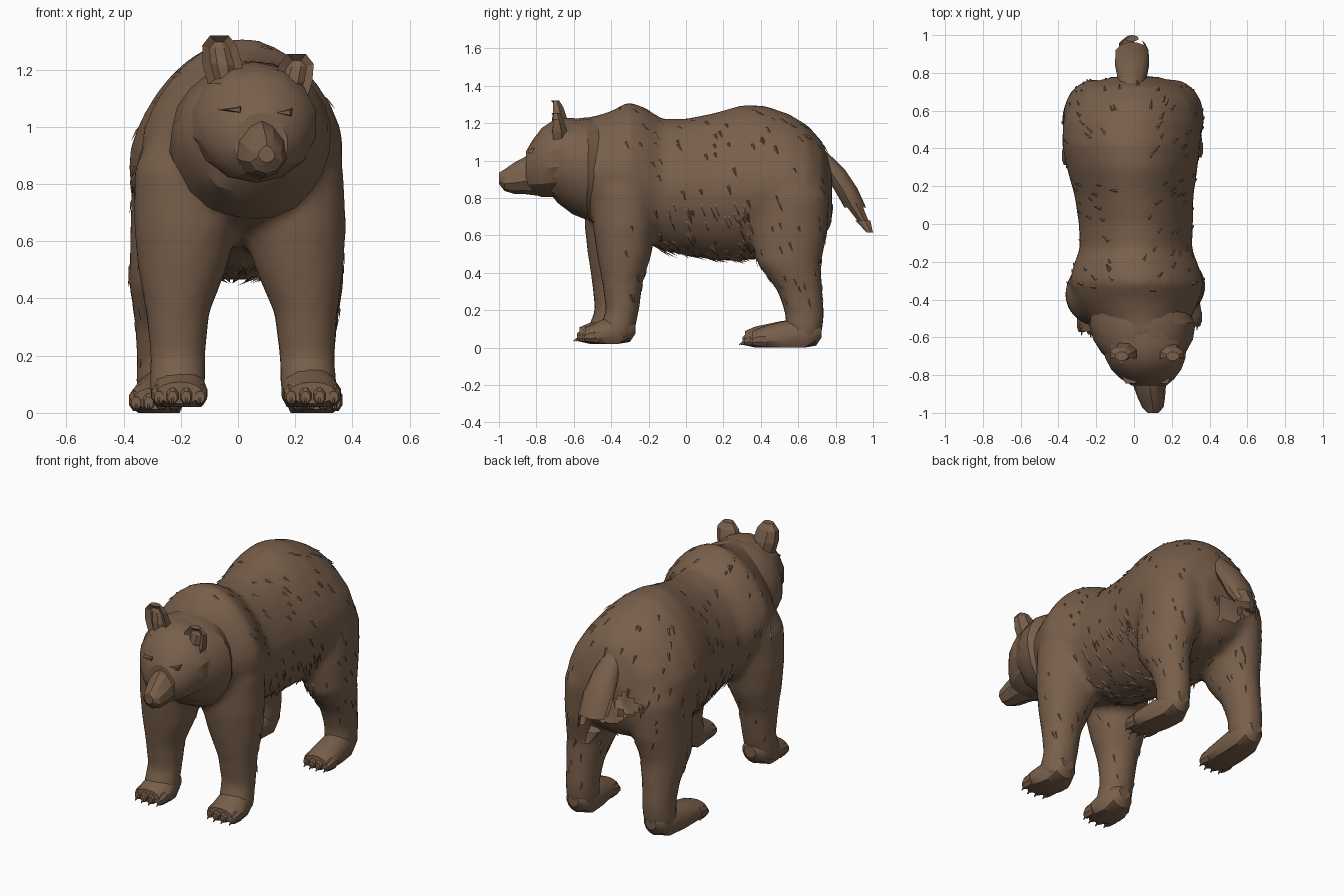
import bpy, bmesh, math, random
from mathutils import Vector
from mathutils.bvhtree import BVHTree

if "Cube" in bpy.data.objects:
    bpy.data.objects.remove(bpy.data.objects["Cube"])

random.seed(4)
brown = bpy.data.materials.new("brown fur")
brown.diffuse_color = (0.19, 0.115, 0.07, 1)
brown.use_nodes = True
brown.node_tree.nodes["Principled BSDF"].inputs["Base Color"].default_value = brown.diffuse_color


def loft(bm, rings, axis="y", n=16, floor=None, taper=0.0, jitter=0.0):
    """Skin elliptical rings (position on axis, x, other, x radius, other radius)."""
    loops = []
    for a, cx, co, rx, ro in rings:
        loop = []
        for i in range(n):
            t = 2 * math.pi * (i + 0.5) / n
            s = math.sin(t)
            j = 1 + random.uniform(-jitter, jitter)
            x = cx + rx * j * math.cos(t) * (1 - taper * max(0, s))
            o = co + ro * j * s
            p = a + random.uniform(-jitter, jitter) * .4
            co3 = (x, p, o) if axis == "y" else (x, o, p)
            if floor is not None:
                co3 = (co3[0], co3[1], max(floor, co3[2]))
            loop.append(bm.verts.new(co3))
        loops.append(loop)
    faces = [bm.faces.new(loops[0]), bm.faces.new(loops[-1])]
    for p, q in zip(loops, loops[1:]):
        for i in range(n):
            j = (i + 1) % n
            faces.append(bm.faces.new((p[i], p[j], q[j], q[i])))
    bmesh.ops.recalc_face_normals(bm, faces=faces)
    return faces


def finish(bm, name, angle=None):
    mesh = bpy.data.meshes.new(name)
    bm.to_mesh(mesh)
    bm.free()
    mesh.materials.append(brown)
    ob = bpy.data.objects.new(name, mesh)
    bpy.context.collection.objects.link(ob)
    if angle:
        bpy.ops.object.select_all(action="DESELECT")
        bpy.context.view_layer.objects.active = ob
        ob.select_set(True)
        bpy.ops.object.shade_smooth_by_angle(angle=math.radians(angle))
    return ob


# torso and neck, with shoulder hump and rounded rump
bm = bmesh.new()
loft(bm, [(-.66, .055, .99, .18, .19), (-.60, .05, .98, .23, .245),
          (-.50, .035, .95, .27, .285), (-.40, .02, .95, .33, .315),
          (-.31, .015, .95, .36, .365), (-.22, .01, .925, .335, .36),
          (-.13, .01, .87, .30, .355), (0, .01, .86, .305, .365),
          (.15, 0, .86, .318, .395), (.30, -.01, .88, .35, .418),
          (.42, -.015, .89, .37, .405), (.55, -.01, .88, .368, .37),
          (.65, 0, .86, .34, .33), (.73, 0, .84, .27, .26),
          (.78, 0, .81, .13, .15)], n=28, taper=.2)

# legs, shifted progressively towards the ground for the stance
front = [(.05, .25, -.38, .10, .10), (.2, .242, -.34, .098, .09),
         (.35, .237, -.34, .112, .11), (.5, .215, -.33, .155, .148),
         (.65, .197, -.33, .182, .17), (.85, .19, -.33, .18, .175), (1.0, .18, -.32, .12, .13)]
rear = [(.04, .25, .63, .075, .075), (.09, .25, .63, .09, .1), (.18, .248, .635, .09, .105),
        (.3, .247, .61, .1, .12), (.45, .24, .55, .13, .172),
        (.6, .22, .553, .15, .203), (.8, .2, .565, .17, .203), (1.0, .17, .55, .14, .17)]
for rings, side, dx, dy in ((front, 1, 0, 0), (front, -1, .04, -.065),
                            (rear, 1, 0, 0), (rear, -1, -.02, 0)):
    loft(bm, [(z, side * x + dx * (1 - z), y + dy * (1 - z * .5), rx, ry)
              for z, x, y, rx, ry in rings], "z", n=20)
coat = finish(bm, "body_and_legs")

# blend torso and legs into one skin
rm = coat.modifiers.new("blend", "REMESH")
rm.mode = "VOXEL"
rm.voxel_size = .025
sm = coat.modifiers.new("soften", "SMOOTH")
sm.factor = .5
sm.iterations = 4
dg = bpy.context.evaluated_depsgraph_get()
skin = bpy.data.meshes.new_from_object(coat.evaluated_get(dg))
coat.modifiers.clear()
coat.data = skin
skin.materials.clear()
skin.materials.append(brown)
skin.shade_smooth()


# fur tufts: small ridged blades lying back and down along the skin
def tuft(bm, p, normal, length, width, lift):
    flow = Vector((random.uniform(-.2, .2), .35, -1))
    flow = flow - normal * flow.dot(normal)
    if flow.length < .1:
        return
    flow.normalize()
    across = normal.cross(flow) * width
    base = p - normal * .004
    a, b = (bm.verts.new(base + across * s) for s in (-1, 1))
    ridge = bm.verts.new(base + normal * .009 + flow * length * .3)
    tip = bm.verts.new(base + flow * length + normal * lift)
    for f in ((a, ridge, tip), (ridge, b, tip), (a, b, ridge), (b, a, tip)):
        bm.faces.new(f)


bm = bmesh.new()
polys = [q for q in skin.polygons if q.center.z > .2 and q.center.y > -.35]
for q in random.sample(polys, min(240, len(polys))):
    tuft(bm, q.center.copy(), q.normal.copy(), random.uniform(.03, .07), .012, .009)
# longer strands on the flanks and belly
belly = [q for q in skin.polygons if -.16 < q.center.y < .38 and .44 < q.center.z < .8]
for q in random.sample(belly, min(110, len(belly))):
    tuft(bm, q.center.copy(), q.normal.copy(), random.uniform(.06, .12), .015, .012)
bmesh.ops.recalc_face_normals(bm, faces=bm.faces)
finish(bm, "fur_tufts")

# broad blunt head, turned slightly to +x
bm = bmesh.new()
loft(bm, [(-.58, .05, 1.01, .225, .215), (-.64, .055, 1.015, .228, .213),
          (-.71, .06, 1.01, .218, .205), (-.77, .065, .99, .19, .185),
          (-.82, .072, .965, .145, .145), (-.855, .08, .94, .095, .11)], n=14)
head = finish(bm, "head", 25)

# snout, narrow at the bridge
bm = bmesh.new()
loft(bm, [(-.78, .075, .925, .11, .115), (-.86, .083, .92, .09, .1),
          (-.92, .092, .905, .076, .083), (-.97, .1, .895, .06, .058),
          (-1.0, .1, .905, .03, .03)], n=10, taper=.35)
finish(bm, "snout", 25)

# brows over the eyes
bm = bmesh.new()
for x, z in ((-.01, 1.06), (.165, 1.05)):
    loft(bm, [(-.845, x, z, .035, .01), (-.775, x, z, .07, .028)], n=3)
finish(bm, "brows")

# shaggy faceted ruff around cheeks and throat
bm = bmesh.new()
loft(bm, [(-.72, .06, 1.0, .19, .185), (-.68, .055, .985, .232, .225),
          (-.61, .05, .97, .262, .252), (-.53, .045, .955, .283, .278),
          (-.46, .03, .955, .26, .26)], n=22, jitter=.025)
ruff = finish(bm, "cheek_ruff", 25)

# ears with hollowed fronts
for name, x, dz, lean in (("left_ear", -.045, 0, -.02), ("right_ear", .175, -.065, .03)):
    bm = bmesh.new()
    faces = loft(bm, [(1.15 + dz, x, -.685, .065, .065), (1.22 + dz, x + lean * .5, -.69, .075, .06),
                      (1.285 + dz, x + lean, -.695, .065, .042),
                      (1.32 + dz, x + lean, -.70, .035, .024)], "z", n=8)
    bm.normal_update()
    cup = [f for f in faces if f.normal.y < -.7]
    bmesh.ops.inset_region(bm, faces=cup, thickness=.012, depth=-.03)
    finish(bm, name)

# tail
bm = bmesh.new()
loft(bm, [(1.07, -.01, .68, .05, .05), (.95, -.01, .785, .078, .068),
          (.85, -.01, .853, .093, .066), (.75, -.01, .904, .09, .06),
          (.68, -.01, .945, .072, .042), (.615, -.01, .983, .035, .017)], "z", n=12)
finish(bm, "tail", 40)

# paws with four toes and claws each, toes turned slightly outwards
paws = []
for name, x, toe, heel, base, w, skew in (
        ("front_right_paw", .245, -.575, -.27, .02, .103, .015),
        ("front_left_paw", -.205, -.605, -.32, .02, .1, 0),
        ("rear_right_paw", .25, .32, .725, 0, .092, .025),
        ("rear_left_paw", -.27, .28, .725, 0, .092, -.02)):
    bm = bmesh.new()
    c = base + .05
    mid = (toe + heel) / 2
    tx0 = x + skew
    loft(bm, [(toe + .035, tx0, c, w * .8, .038), (toe + .09, tx0, c, w, .062),
              (mid, x + skew * .5, c, w * .97, .09), (heel - .09, x, c + .01, w * .92, .1),
              (heel - .03, x, c + .03, w * .72, .07), (heel, x, c + .04, w * .4, .035)],
         n=14, floor=base)
    for k in (-.72, -.24, .24, .72):
        tx = tx0 + w * k
        back = abs(k) * .025
        loft(bm, [(toe + .015 + back, tx, c - .015, .017, .022),
                  (toe + .04 + back, tx, c - .007, .027, .036),
                  (toe + .11, tx, c - .005, .027, .042)], n=8, floor=base)
        loft(bm, [(toe - .003 + back, tx, base + .015, .003, .004),
                  (toe + .03 + back, tx, base + .035, .009, .012)], n=4)
    paws.append(finish(bm, name, 30))

# trim away faces buried inside another part
solids = []
for ob in [coat, head, ruff] + paws:
    me = ob.data
    solids.append((ob, BVHTree.FromPolygons([v.co.copy() for v in me.vertices],
                                            [tuple(q.vertices) for q in me.polygons])))


def buried(tree, p):
    loc, normal, _, _ = tree.find_nearest(p)
    return (p - loc).dot(normal) < -.008


for ob in list(bpy.context.collection.objects):
    bm = bmesh.new()
    bm.from_mesh(ob.data)
    trees = [t for o, t in solids if o is not ob]
    doomed = [f for f in bm.faces if any(
        all(buried(t, p) for p in [f.calc_center_median()] + [v.co for v in f.verts]) for t in trees)]
    bmesh.ops.delete(bm, geom=doomed, context="FACES")
    bm.to_mesh(ob.data)
    bm.free()
